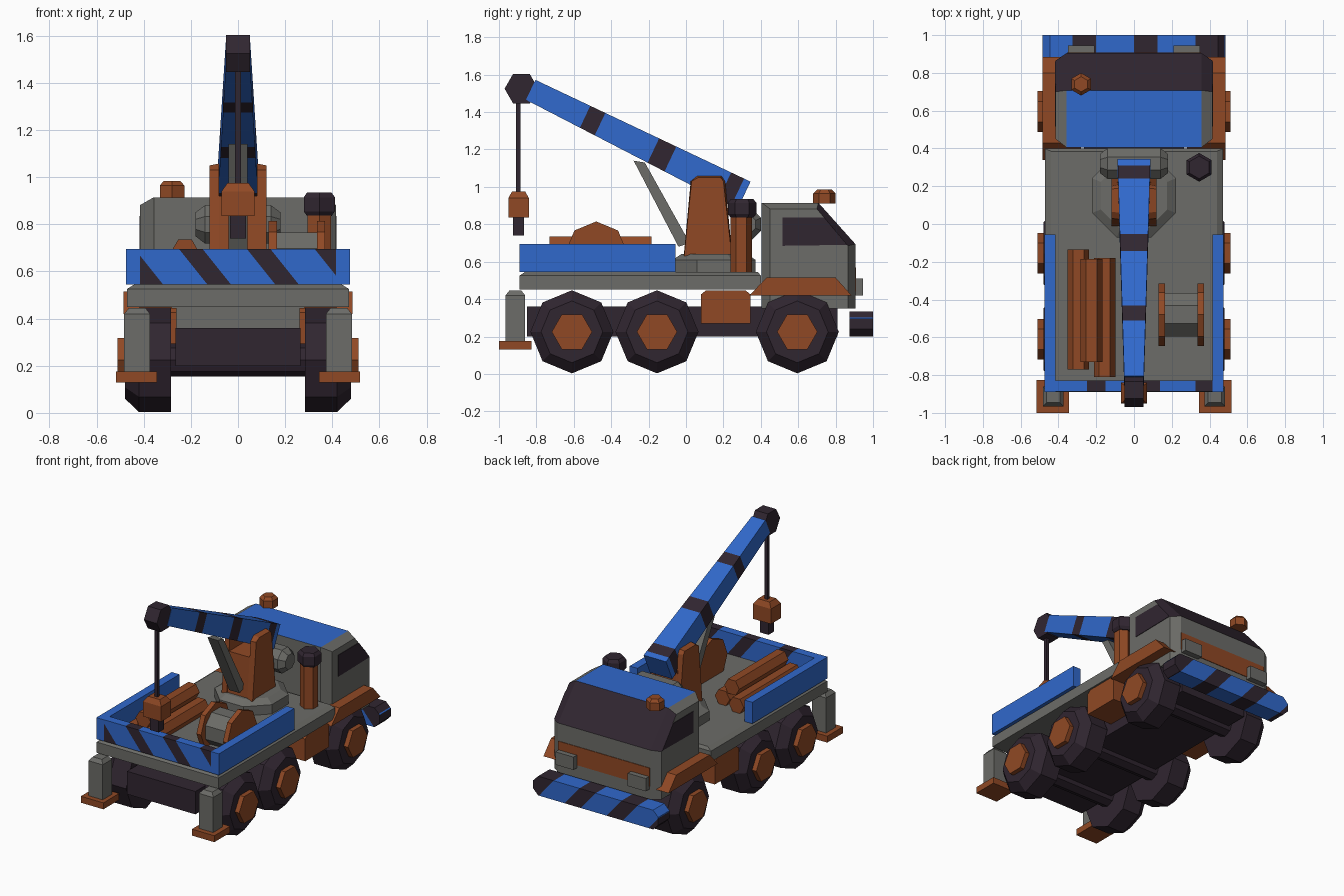
import bpy, bmesh, math
from mathutils import Vector

cube = bpy.data.objects.get("Cube")
if cube:
    bpy.data.objects.remove(cube, do_unlink=True)


def material(name, rgb):
    m = bpy.data.materials.new(name)
    m.use_nodes = True
    m.diffuse_color = (*rgb, 1)
    m.node_tree.nodes["Principled BSDF"].inputs["Base Color"].default_value = (*rgb, 1)
    return m


BLUE = material("blue paint", (0.03, 0.14, 0.6))
ORANGE = material("rust orange", (0.28, 0.066, 0.018))
GREY = material("warm grey", (0.15, 0.15, 0.138))
DARK = material("dark plum", (0.03, 0.019, 0.03))


def rect(u0, u1, v0, v1):
    return [(u0, v0), (u1, v0), (u1, v1), (u0, v1)]


def poly(n, r, cu=0, cv=0, turn=0):
    angles = [2 * math.pi * i / n + math.radians(turn) for i in range(n)]
    return [(cu + r * math.cos(a), cv + r * math.sin(a)) for a in angles]


def place(axis, d, u, v):
    return {"X": (d, u, v), "Y": (u, d, v), "Z": (u, v, d)}[axis]


def loft(name, mats, axis, sections):
    """Skin a stack of (distance, outline) sections along an axis."""
    bm = bmesh.new()
    rings = [[bm.verts.new(place(axis, d, u, v)) for u, v in pts] for d, pts in sections]
    n = len(rings[0])
    bm.faces.new(rings[0])
    bm.faces.new(rings[-1])
    for a, b in zip(rings, rings[1:]):
        for i in range(n):
            j = (i + 1) % n
            bm.faces.new((a[i], a[j], b[j], b[i]))
    bmesh.ops.recalc_face_normals(bm, faces=bm.faces)
    me = bpy.data.meshes.new(name)
    bm.to_mesh(me)
    bm.free()
    for m in mats if isinstance(mats, list) else [mats]:
        me.materials.append(m)
    ob = bpy.data.objects.new(name, me)
    bpy.context.collection.objects.link(ob)
    return ob


def prism(name, mat, axis, lo, hi, pts):
    return loft(name, mat, axis, [(lo, pts), (hi, pts)])


def box(name, mat, x, y, z):
    return prism(name, mat, "Z", *z, rect(*x, *y))


def turned(name, mat, axis, n, centre, rings, turn=0):
    return loft(name, mat, axis, [(d, poly(n, r, *centre, turn)) for d, r in rings])


def stripe(ob, origin, normal, bands):
    """Cut bands across a part and give them its second colour."""
    o, nrm = Vector(origin), Vector(normal)
    bm = bmesh.new()
    bm.from_mesh(ob.data)
    for t in [t for band in bands for t in band]:
        bmesh.ops.bisect_plane(bm, geom=bm.verts[:] + bm.edges[:] + bm.faces[:],
                               plane_co=o + nrm * (t / nrm.length_squared), plane_no=nrm)
    for f in bm.faces:
        t = (f.calc_center_median() - o).dot(nrm)
        f.material_index = int(any(a < t < b for a, b in bands))
    bm.to_mesh(ob.data)
    bm.free()


# Chassis and deck
box("chassis", DARK, (-.265, .265), (-.85, .81), (.2, .36))
low = rect(-.472, .472, -.89, .4)
loft("deck", GREY, "Z", [(.45, low), (.525, low), (.545, rect(-.44, .44, -.86, .385))])

# Wheels and axles
for k, y in enumerate((-.61, -.155, .595)):
    turned(f"axle_{k}", DARK, "X", 8, (y, .225), [(-.3, .07), (.3, .07)])
    for side, s in (("left", 1), ("right", -1)):
        turned(f"tyre_{side}_{k}", DARK, "X", 8, (y, .225),
               [(s * .285, .222), (s * .42, .222), (s * .479, .165)])
        turned(f"hub_{side}_{k}", ORANGE, "X", 6, (y, .225), [(s * .46, .108), (s * .512, .108)])

# Paired body parts
for side, s in (("left", 1), ("right", -1)):
    prism(f"fender_{side}", ORANGE, "X", s * .28, s * .485,
          [(.34, .42), (.885, .42), (.8, .515), (.43, .515)])
    prism(f"tank_{side}", ORANGE, "X", s * .26, s * .465,
          [(.08, .27), (.345, .27), (.345, .425), (.32, .445), (.105, .445), (.08, .425)])
    box(f"side_panel_{side}", BLUE, sorted((s * .415, s * .475)), (-.89, -.055), (.545, .695))
    leg = rect(*sorted((s * .373, s * .483)), -.965, -.86)
    loft(f"outrigger_leg_{side}", GREY, "Z",
         [(.17, leg), (.42, leg), (.445, rect(*sorted((s * .393, s * .463)), -.945, -.88))])
    box(f"outrigger_foot_{side}", ORANGE, sorted((s * .343, s * .517)), (-1, -.825), (.13, .175))
    box(f"headlight_{side}", GREY, sorted((s * .21, s * .35)), (.89, .945), (.42, .51))
    prism(f"side_window_{side}", DARK, "X", s * .413, s * .419,
          [(.515, .685), (.86, .69), (.74, .835), (.515, .835)])

# Striped tailgate and bumper
gate = box("tailgate", [BLUE, DARK], (-.415, .415), (-.888, -.828), (.545, .695))
stripe(gate, (0, 0, .695), (1, 0, .8), [(-.25 + .288 * i, -.15 + .288 * i) for i in range(-1, 3)])
bumper = prism("bumper", [BLUE, DARK], "Y", .875, 1,
               [(-.445, .2), (.445, .2), (.485, .24), (.485, .295),
                (.445, .335), (-.445, .335), (-.485, .295), (-.485, .24)])
stripe(bumper, (0, 0, .335), (1, 0, .85), [(.325 * i, .325 * i + .125) for i in range(-2, 2)])

# Cab with chamfered sides, blue roof and dark windscreen
outer = [(.405, .35), (.905, .35), (.905, .695), (.708, .915), (.405, .915)]
inner = [(.45, .35), (.865, .35), (.865, .685), (.7, .882), (.45, .882)]
cab = loft("cab", [GREY, BLUE, DARK], "X",
           [(-.415, inner), (-.357, outer), (.357, outer), (.415, inner)])
for f in cab.data.polygons:
    if f.normal.z > .95:
        f.material_index = 1
    elif f.normal.y > .3 and f.normal.z > .3:
        f.material_index = 2
box("grille", ORANGE, (-.355, .355), (.9, .909), (.44, .57))
turned("beacon", ORANGE, "Z", 6, (-.28, .74), [(.91, .06), (.965, .06), (.985, .04)], 30)

# Exhaust stack
turned("exhaust_pipe", ORANGE, "Z", 6, (.345, .295), [(.54, .057), (.85, .057)], 30)
turned("exhaust_cap", DARK, "Z", 6, (.345, .3),
       [(.835, .06), (.855, .076), (.915, .076), (.935, .06)], 30)

# Turntable, mast and winch drum
turned("turntable", GREY, "Z", 8, (0, .15), [(.54, .24), (.61, .24), (.64, .19)], 22.5)
for side, s in (("left", 1), ("right", -1)):
    cheek = [(s * .085, .63), (s * .13, .63), (s * .108, 1.03), (s * .1, 1.055), (s * .07, 1.055)]
    loft(f"mast_cheek_{side}", ORANGE, "X",
         [(s * .08, [(-.012, .63), (.247, .63), (.21, 1.03), (.19, 1.058), (.06, 1.058), (.025, 1.03)]),
          (s * .12, [(-.01, .63), (.245, .63), (.2, 1.03), (.185, 1.05), (.065, 1.05), (.03, 1.03)])])
prism("mast_core", ORANGE, "X", -.09, .09, [(-.005, .63), (.24, .63), (.22, .92), (.015, .92)])
turned("winch_drum", GREY, "X", 8, (.32, .8),
       [(-.18, .055), (-.14, .088), (.14, .088), (.18, .055)], 22.5)

# Tapered boom with dark bands, built along its own axis
tip, base = Vector((0, -.805, 1.572)), Vector((0, .345, 1.028))
along = (base - tip).normalized()
down = Vector((0, along.z, -along.y))
boom = loft("boom", [BLUE, DARK], "Y", [(0, rect(-.052, .052, 0, 1)), (1, rect(-.087, .087, 0, 1))])
length = (base - tip).length
for v in boom.data.vertices:
    x, t, h = v.co
    v.co = tip + along * (t * length) + down * (h * (.118 + .045 * t)) + Vector((x, 0, 0))
stripe(boom, tip, along, [(a * length, b * length) for a, b in ((.255, .325), (.575, .655), (.91, .97))])
prism("boom_strut", GREY, "X", -.04, .04, [(-.28, 1.14), (-.22, 1.13), (.02, .7), (-.04, .68)])

# Boom head, cable and hook block
turned("boom_head", DARK, "X", 6, (-.88, 1.525), [(-.05, .09), (.05, .09)])
box("cable", DARK, (-.012, .012), (-.908, -.884), (.95, 1.46))
block = rect(-.07, .07, -.95, -.84)
loft("hook_block", ORANGE, "Z", [(.835, block), (.94, block), (.975, rect(-.045, .045, -.93, -.86))])
box("hook", DARK, (-.033, .033), (-.925, -.865), (.74, .84))

# Log stack
for k, (x, z, y0, y1) in enumerate(((-.295, .595, -.77, -.135), (-.155, .595, -.81, -.18),
                                    (-.225, .685, -.73, -.185))):
    prism(f"log_{k}", ORANGE, "Y", y0, y1, poly(6, .058, x, z))

# Cable reel
turned("reel_drum", GREY, "X", 8, (-.48, .65), [(.15, .125), (.35, .125)], 22.5)
for side, x in (("inner", .13), ("outer", .335)):
    turned(f"reel_cheek_{side}", ORANGE, "X", 8, (-.48, .65), [(x, .165), (x + .035, .165)])
